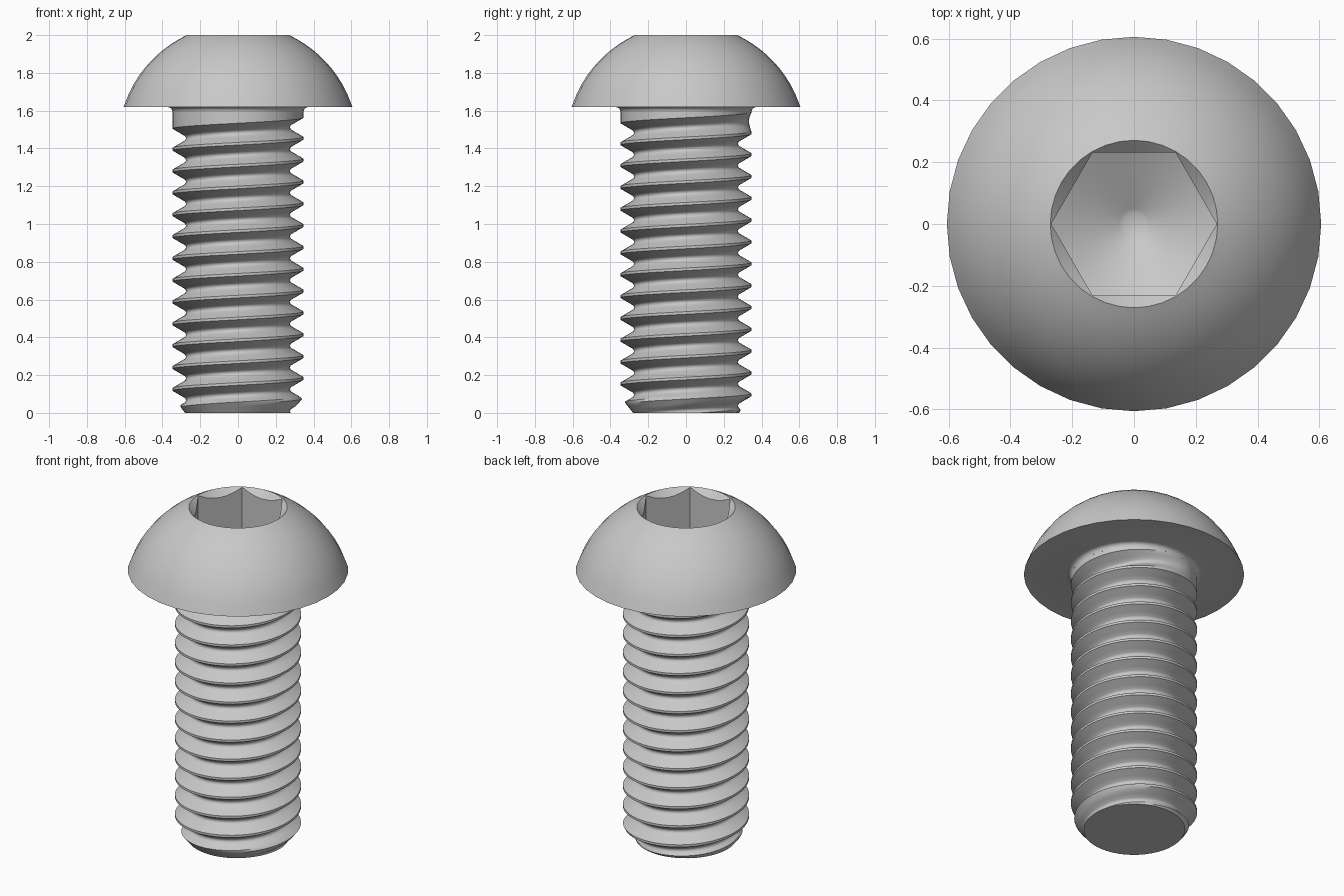
import bpy, bmesh
from math import cos, sin, tau, pi, sqrt, floor, radians

if "Cube" in bpy.data.objects:
    bpy.data.objects.remove(bpy.data.objects["Cube"])

steel = bpy.data.materials.new("grey_steel")
steel.use_nodes = True
GREY = (0.58, 0.58, 0.58, 1)
steel.diffuse_color = GREY
steel.node_tree.nodes["Principled BSDF"].inputs["Base Color"].default_value = GREY


def finish(bm, name):
    bmesh.ops.remove_doubles(bm, verts=bm.verts, dist=0.0002)
    bmesh.ops.recalc_face_normals(bm, faces=bm.faces)
    mesh = bpy.data.meshes.new(name)
    bm.to_mesh(mesh)
    bm.free()
    mesh.materials.append(steel)
    obj = bpy.data.objects.new(name, mesh)
    bpy.context.collection.objects.link(obj)
    bpy.ops.object.select_all(action='DESELECT')
    obj.select_set(True)
    bpy.context.view_layer.objects.active = obj
    bpy.ops.object.shade_smooth_by_angle(angle=radians(40))


def bridge(bm, a, b):
    for i in range(len(a) - 1):
        bm.faces.new((a[i], a[i + 1], b[i + 1], b[i]))


# Shared dimensions
MAJOR, NECK_Z, HEAD_Z, TOP = 0.347, 1.594, 1.619, 2.0
RIM, HOLE, HEX, DOT = 0.606, 0.271, 0.268, 0.035
SIDES = 36


# Domed head with a countersunk hex socket
def hex_radius(a):
    return HEX * cos(pi / 6) / cos(a % (pi / 3) - pi / 6)


def ring(r, z):
    return lambda a: (r, z)


def countersink(a):
    r = hex_radius(a)
    return r, TOP - (HOLE - r)


def cone_z(r):
    return 1.6 + (r - DOT) * 0.55


def socket_floor(a):
    r = hex_radius(a)
    return r, cone_z(r)


fillet = HEAD_Z - NECK_Z
rings = [ring(MAJOR + fillet * (1 - cos(k * pi / 8)), NECK_Z + fillet * sin(k * pi / 8))
         for k in range(5)]
dome_z = 1.423
dome_r = sqrt(RIM ** 2 + (HEAD_Z - dome_z) ** 2)
for k in range(13):
    r = RIM + (HOLE - RIM) * k / 12
    rings.append(ring(r, dome_z + sqrt(dome_r ** 2 - r ** 2) if k < 12 else TOP))
rings += [countersink, socket_floor]
rings += [ring(r, cone_z(r)) for r in (0.2, 0.05, DOT)]

bm = bmesh.new()
loops = []
for shape in rings:
    loop = []
    for i in range(SIDES):
        a = tau * i / SIDES
        r, z = shape(a)
        loop.append(bm.verts.new((r * cos(a), r * sin(a), z)))
    loops.append(loop + loop[:1])
for low, high in zip(loops, loops[1:]):
    bridge(bm, low, high)
bm.faces.new(loops[-1][:-1])
finish(bm, "socket_head")


# Threaded shank: rows follow the helix and are clamped to the ends
PITCH, CREST_Z, COLUMNS = 0.1156, 1.454, 48
PROFILE = [(0, 0), (0.06, 0), (0.17, 0.022), (0.275, 0.043),
           (0.38, 0.064), (0.44, 0.07), (0.5, 0.071)]


def groove_depth(u):
    u = min(u, 1 - u)
    for (u0, d0), (u1, d1) in zip(PROFILE, PROFILE[1:]):
        if u <= u1:
            return d0 + (d1 - d0) * (u - u0) / (u1 - u0)
    return PROFILE[-1][1]


def shank_radius(z, turn):
    phase = (z - CREST_Z) / PITCH - turn
    k = floor(phase)
    runout = max(0, min(1, (0.3 - k - turn) / 0.2))
    return min(MAJOR - groove_depth(phase - k) * runout, 0.28 + 0.8 * z)


steps = [u for u, d in PROFILE[1:]] + [1 - u for u, d in PROFILE[-2:0:-1]]
bm = bmesh.new()
columns = []
for i in range(COLUMNS + 1):
    turn = i / COLUMNS
    a = tau * turn
    column = []
    for k in range(-14, 3):
        for u in steps:
            z = max(0, min(NECK_Z, CREST_Z + PITCH * (k + u + turn)))
            r = shank_radius(z, turn)
            column.append(bm.verts.new((r * cos(a), r * sin(a), z)))
    columns.append(column)
for left, right in zip(columns, columns[1:]):
    bridge(bm, left, right)
# Flat end of the shank
bm.faces.new([column[0] for column in columns[:-1]])
finish(bm, "threaded_shank")
